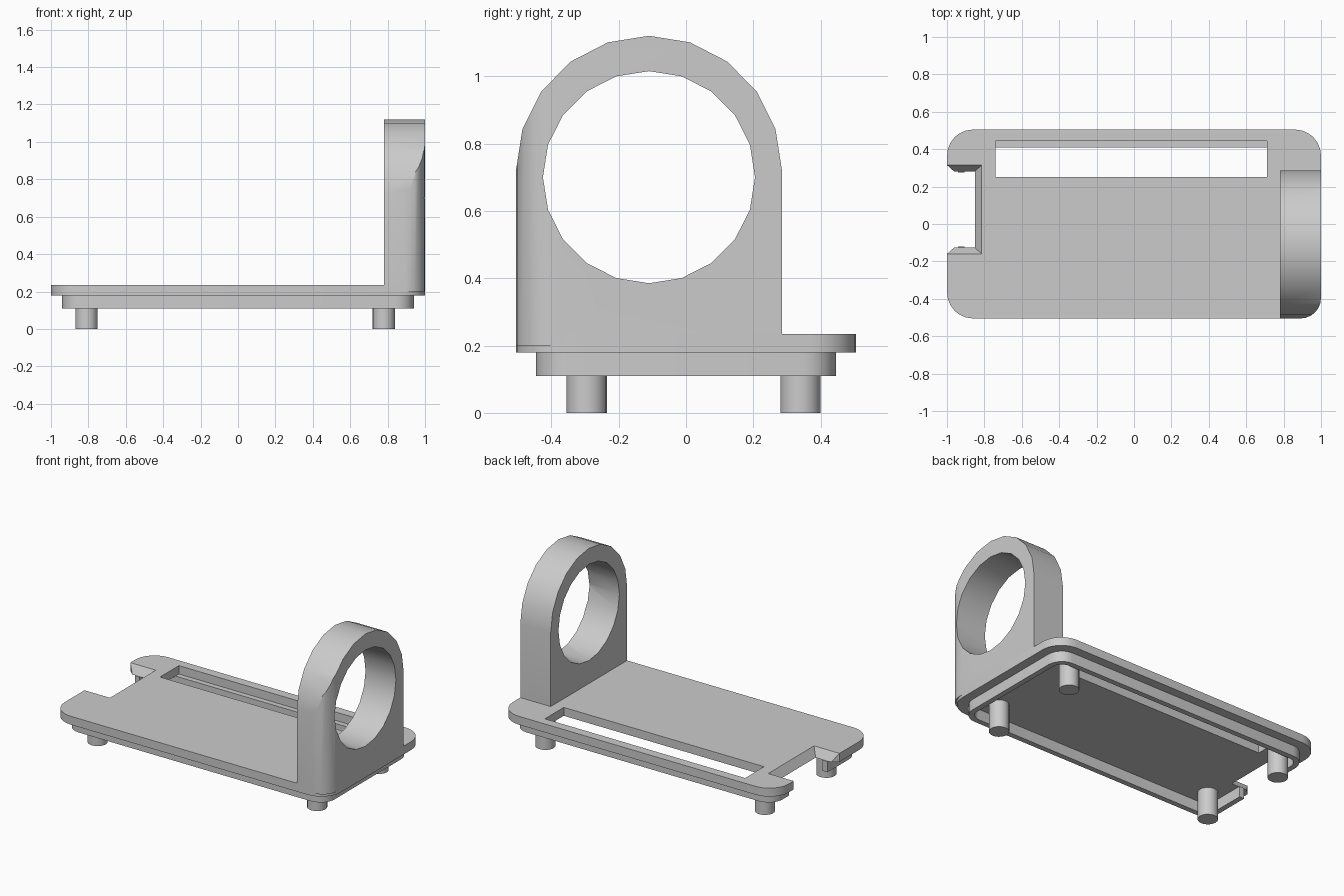
import bpy, bmesh
from math import pi, cos, sin, radians

if "Cube" in bpy.data.objects:
    bpy.data.objects.remove(bpy.data.objects["Cube"])

grey = bpy.data.materials.new("plain grey")
grey.use_nodes = True
colour = (0.6, 0.6, 0.6, 1)
grey.diffuse_color = colour
grey.node_tree.nodes["Principled BSDF"].inputs["Base Color"].default_value = colour


def prism(name, low, high):
    """Solid between two matching loops of 3D points."""
    bm = bmesh.new()
    a = [bm.verts.new(p) for p in low]
    b = [bm.verts.new(p) for p in high]
    bm.faces.new(a[::-1])
    bm.faces.new(b)
    for i in range(len(a)):
        j = (i + 1) % len(a)
        bm.faces.new((a[i], a[j], b[j], b[i]))
    bmesh.ops.recalc_face_normals(bm, faces=bm.faces)
    mesh = bpy.data.meshes.new(name)
    bm.to_mesh(mesh)
    bm.free()
    ob = bpy.data.objects.new(name, mesh)
    bpy.context.collection.objects.link(ob)
    mesh.materials.append(grey)
    return ob


def upright(name, outline, z0, z1):
    return prism(name, [(x, y, z0) for x, y in outline], [(x, y, z1) for x, y in outline])


def rounded(hx, hy, r, steps=6):
    pts = []
    for k, (sx, sy) in enumerate(((1, 1), (-1, 1), (-1, -1), (1, -1))):
        for i in range(steps + 1):
            t = (k + i / steps) * pi / 2
            pts.append((sx * (hx - r) + r * cos(t), sy * (hy - r) + r * sin(t)))
    return pts


def rect(x0, x1, y0, y1):
    return [(x0, y0), (x1, y0), (x1, y1), (x0, y1)]


def circle(cx, cy, r, n):
    return [(cx + r * cos(2 * pi * i / n), cy + r * sin(2 * pi * i / n)) for i in range(n)]


def boolean(ob, tool, operation="DIFFERENCE"):
    mod = ob.modifiers.new(operation.title(), "BOOLEAN")
    mod.operation, mod.object, mod.solver = operation, tool, "EXACT"
    bpy.context.view_layer.objects.active = ob
    bpy.ops.object.modifier_apply(modifier=mod.name)
    bpy.data.objects.remove(tool)


def smooth(ob):
    bpy.ops.object.select_all(action="DESELECT")
    ob.select_set(True)
    bpy.context.view_layer.objects.active = ob
    bpy.ops.object.shade_smooth_by_angle(angle=radians(30))


HY, BOTTOM, TOP = 0.505, 0.18, 0.235

# Base plate with a long slot and a bevelled end notch
plate = upright("base_plate", rounded(1, HY, 0.14), BOTTOM, TOP)
boolean(plate, upright("slot_cutter", rect(-0.74, 0.71, 0.25, 0.445), 0.1, 0.3))
boolean(plate, prism("notch_cutter",
                     [(x, y, BOTTOM - 0.01) for x, y in rect(-1.1, -0.857, -0.12, 0.275)],
                     [(x, y, TOP + 0.001) for x, y in rect(-1.1, -0.815, -0.16, 0.315)]))
mouth = [(-1.1, -0.249), (-1, -0.16), (-0.955, -0.12), (-0.955, 0.275), (-1, 0.315), (-1.1, 0.404)]
boolean(plate, upright("mouth_cutter", mouth, 0.1, 0.3))

# Thin rim below the plate, open at the notch
rim = upright("lower_rim", rounded(0.94, 0.445, 0.1), 0.11, BOTTOM)
boolean(rim, upright("rim_cutter", rounded(0.905, 0.41, 0.065), 0.05, 0.3))
boolean(rim, upright("gap_cutter", rect(-1.1, -0.857, -0.12, 0.275), 0.05, 0.3))

# Upright ring bracket, trimmed to the plate corner
arch = [(0.285, 0.2), (0.285, 0.72)]
arch += [(-0.11 + 0.395 * cos(pi * i / 10), 0.72 + 0.4 * sin(pi * i / 10)) for i in range(1, 10)]
arch += [(-HY, 0.72), (-HY, 0.2)]
bracket = prism("ring_bracket", [(0.78, y, z) for y, z in arch], [(1, y, z) for y, z in arch])
hole = circle(-0.11, 0.7, 0.315, 20)
boolean(bracket, prism("hole_cutter", [(0.7, y, z) for y, z in hole], [(1.1, y, z) for y, z in hole]))
boolean(bracket, upright("corner_trim", rounded(1, HY, 0.11), 0.1, 1.3), "INTERSECT")

# Four round pegs
for x, side in ((-0.81, "right"), (0.78, "left")):
    for y, end in ((-0.295, "front"), (0.34, "back")):
        smooth(upright(f"{end}_{side}_peg", circle(x, y, 0.06, 20), 0, BOTTOM + 0.01))

for part in (plate, rim, bracket):
    smooth(part)
